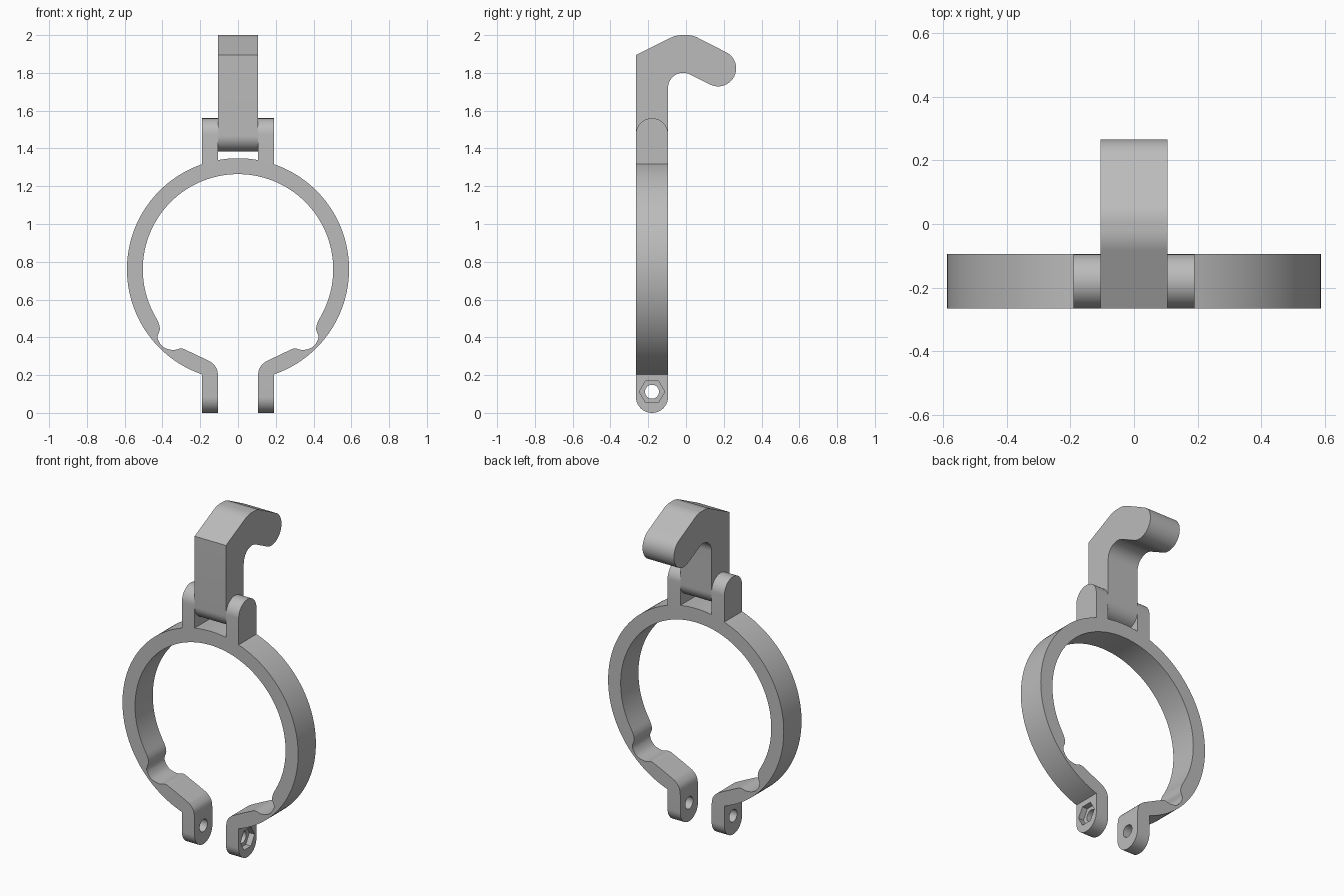
import bpy, bmesh, math
from mathutils import Vector

if "Cube" in bpy.data.objects:
    bpy.data.objects.remove(bpy.data.objects["Cube"])

grey = bpy.data.materials.new("light grey")
grey.use_nodes = True
grey.diffuse_color = (0.5, 0.5, 0.5, 1)
grey.node_tree.nodes["Principled BSDF"].inputs["Base Color"].default_value = (0.5, 0.5, 0.5, 1)

MID_Y, HALF_W = -0.18, 0.085        # middle and half width of the band
LUG_IN, LUG_OUT = 0.105, 0.19       # inner and outer faces of all lugs
RING_Z, R_OUT, R_IN = 0.76, 0.588, 0.504


def arc(r, a0, a1, n):
    """Points on a circle about the ring centre, angles in radians."""
    steps = [a0 + (a1 - a0) * i / n for i in range(n + 1)]
    return [(r * math.cos(a), RING_Z + r * math.sin(a)) for a in steps]


def rounded(corners, n=14):
    """Polygon from (u, v, radius) corners, each replaced by a tangent arc."""
    out = []
    for i, (u, v, r) in enumerate(corners):
        p = Vector((u, v))
        if r == 0:
            out.append(p)
            continue
        a = (Vector(corners[i - 1][:2]) - p).normalized()
        b = (Vector(corners[(i + 1) % len(corners)][:2]) - p).normalized()
        half = a.angle(b) / 2
        centre = p + (a + b).normalized() * (r / math.sin(half))
        start = p + a * (r / math.tan(half)) - centre
        end = p + b * (r / math.tan(half)) - centre
        sweep = math.pi - 2 * half
        for k in range(n + 1):
            t = k / n
            out.append(centre + (start * math.sin((1 - t) * sweep)
                                 + end * math.sin(t * sweep)) / math.sin(sweep))
    return out


def spline(pts, n=5):
    """Smooth curve through the points."""
    q = [Vector(p) for p in [pts[0]] + pts + [pts[-1]]]
    out = []
    for a, b, c, d in zip(q, q[1:], q[2:], q[3:]):
        for k in range(n):
            t = k / n
            out.append(0.5 * (2 * b + (c - a) * t + (2 * a - 5 * b + 4 * c - d) * t * t
                              + (3 * b - a - 3 * c + d) * t ** 3))
    return out


def extrude(name, profile, axis, lo, hi):
    """Prism of a (u, z) profile along 'X' or 'Y'."""
    bm = bmesh.new()
    place = (lambda u, z: (lo, u, z)) if axis == 'X' else (lambda u, z: (u, lo, z))
    face = bm.faces.new([bm.verts.new(place(u, z)) for u, z in profile])
    new = bmesh.ops.extrude_face_region(bm, geom=[face])["geom"]
    shift = Vector((hi - lo, 0, 0) if axis == 'X' else (0, hi - lo, 0))
    bmesh.ops.translate(bm, vec=shift, verts=[g for g in new if isinstance(g, bmesh.types.BMVert)])
    bmesh.ops.recalc_face_normals(bm, faces=bm.faces)
    mesh = bpy.data.meshes.new(name)
    bm.to_mesh(mesh)
    bm.free()
    mesh.materials.append(grey)
    obj = bpy.data.objects.new(name, mesh)
    bpy.context.collection.objects.link(obj)
    return obj


def select(obj):
    bpy.ops.object.select_all(action='DESELECT')
    obj.select_set(True)
    bpy.context.view_layer.objects.active = obj


def boolean(obj, tool, operation):
    select(obj)
    mod = obj.modifiers.new("cut", 'BOOLEAN')
    mod.operation, mod.object, mod.solver = operation, tool, 'EXACT'
    bpy.ops.object.modifier_apply(modifier=mod.name)
    bpy.data.objects.remove(tool)


def smooth(obj):
    select(obj)
    bpy.ops.object.shade_smooth_by_angle(angle=math.radians(25))


def circle(r, n, z):
    return [(MID_Y + r * math.cos(math.tau * i / n), z + r * math.sin(math.tau * i / n))
            for i in range(n)]


# Clamp band: one half of the front outline, then its mirror
a_in, a_out = math.acos(LUG_IN / R_OUT), math.acos(LUG_OUT / R_OUT)
grip = spline([(0.105, 0.19), (0.112, 0.232), (0.135, 0.262), (0.165, 0.28), (0.265, 0.328),
               (0.3, 0.341), (0.344, 0.333), (0.397, 0.35), (0.426, 0.397),
               (0.414, 0.44), (0.42, 0.475), (0.44, 0.514)])
half = (arc(R_OUT, math.pi / 2, a_in, 6) + [(LUG_IN, 1.6), (LUG_OUT, 1.6)]
        + arc(R_OUT, a_out, -a_out, 64) + [(LUG_OUT, -0.05), (LUG_IN, -0.05)]
        + [tuple(p) for p in grip] + arc(R_IN, math.radians(-29), math.pi / 2, 56))
outline = half + [(-x, z) for x, z in half[-2:0:-1]]
band = extrude("clamp_band", outline, 'Y', MID_Y - 0.15, MID_Y + 0.15)

# Side shape rounds off the lugs at top and bottom
lo, hi = MID_Y - HALF_W, MID_Y + HALF_W
r = HALF_W - 0.0005
capsule = rounded([(lo, 0, r), (lo, 1.56, r), (hi, 1.56, r), (hi, 0, r)])
boolean(band, extrude("side_shape", capsule, 'X', -0.8, 0.8), 'INTERSECT')

# Bolt hole through both lower lugs, nut pocket in the left one
boolean(band, extrude("bolt_hole", circle(0.037, 32, 0.112), 'X', -0.4, 0.4), 'DIFFERENCE')
boolean(band, extrude("nut_pocket", circle(0.067, 6, 0.112), 'X', LUG_OUT - 0.035, 0.4), 'DIFFERENCE')
smooth(band)

# Hook arm with rounded pivot end and rounded tip
hook_side = rounded([(lo, 1.383, r), (lo, 1.895, 0), (-0.053, 2.0, 0.14), (0.035, 2.0, 0.12),
                     (0.297, 1.866, 0.0945), (0.213, 1.696, 0.0945),
                     (hi, 1.85, 0.08), (hi, 1.383, r)])
smooth(extrude("hook_arm", hook_side, 'X', -LUG_IN, LUG_IN))

# Pivot pin hidden between the upper lugs
smooth(extrude("pivot_pin", circle(0.04, 24, 1.47), 'X', -0.15, 0.15))
